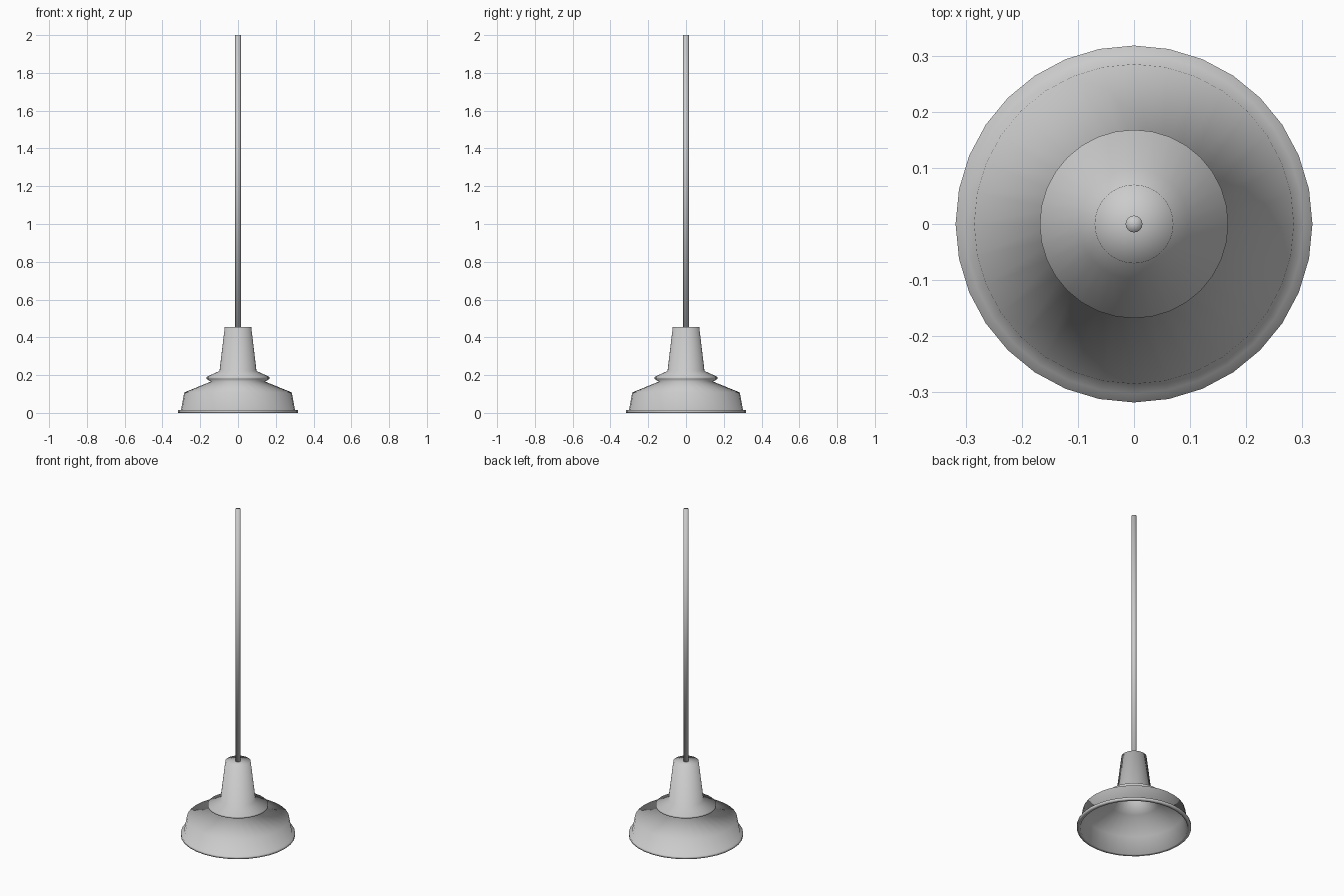
import bpy, bmesh, math

if "Cube" in bpy.data.objects:
    bpy.data.objects.remove(bpy.data.objects["Cube"])


def lathe(name, profile, sides):
    """Revolve (radius, z) points around the z axis; radius 0 makes a pole."""
    bm = bmesh.new()
    rings = []
    for r, z in profile:
        if r == 0:
            rings.append([bm.verts.new((0, 0, z))] * sides)
        else:
            rings.append([bm.verts.new((r * math.cos(2 * math.pi * i / sides),
                                        r * math.sin(2 * math.pi * i / sides), z))
                          for i in range(sides)])
    for a, b in zip(rings, rings[1:]):
        for i in range(sides):
            j = (i + 1) % sides
            quad = list(dict.fromkeys((a[i], a[j], b[j], b[i])))
            bm.faces.new(quad).smooth = True
    bmesh.ops.recalc_face_normals(bm, faces=bm.faces)
    mesh = bpy.data.meshes.new(name)
    bm.to_mesh(mesh)
    bm.free()
    obj = bpy.data.objects.new(name, mesh)
    bpy.context.collection.objects.link(obj)
    return obj


# Hollow shade: cap, neck, overhanging shoulder, bell, rim, then back up inside
outside = [(0, 0.455), (0.07, 0.455), (0.098, 0.222),
           (0.168, 0.19), (0.168, 0.18), (0.143, 0.166),
           (0.285, 0.108), (0.302, 0.014)]
rim = [(0.318, 0.014), (0.318, 0.0), (0.298, 0.0)]
inside = [(0.281, 0.104), (0.14, 0.162), (0.094, 0.218),
          (0.066, 0.451), (0, 0.451)]
lathe("lamp_shade", outside + rim + inside, 32)

# Long hanging rod
lathe("hanging_rod", [(0, 0.45), (0.015, 0.45), (0.015, 2.0), (0, 2.0)], 16)
